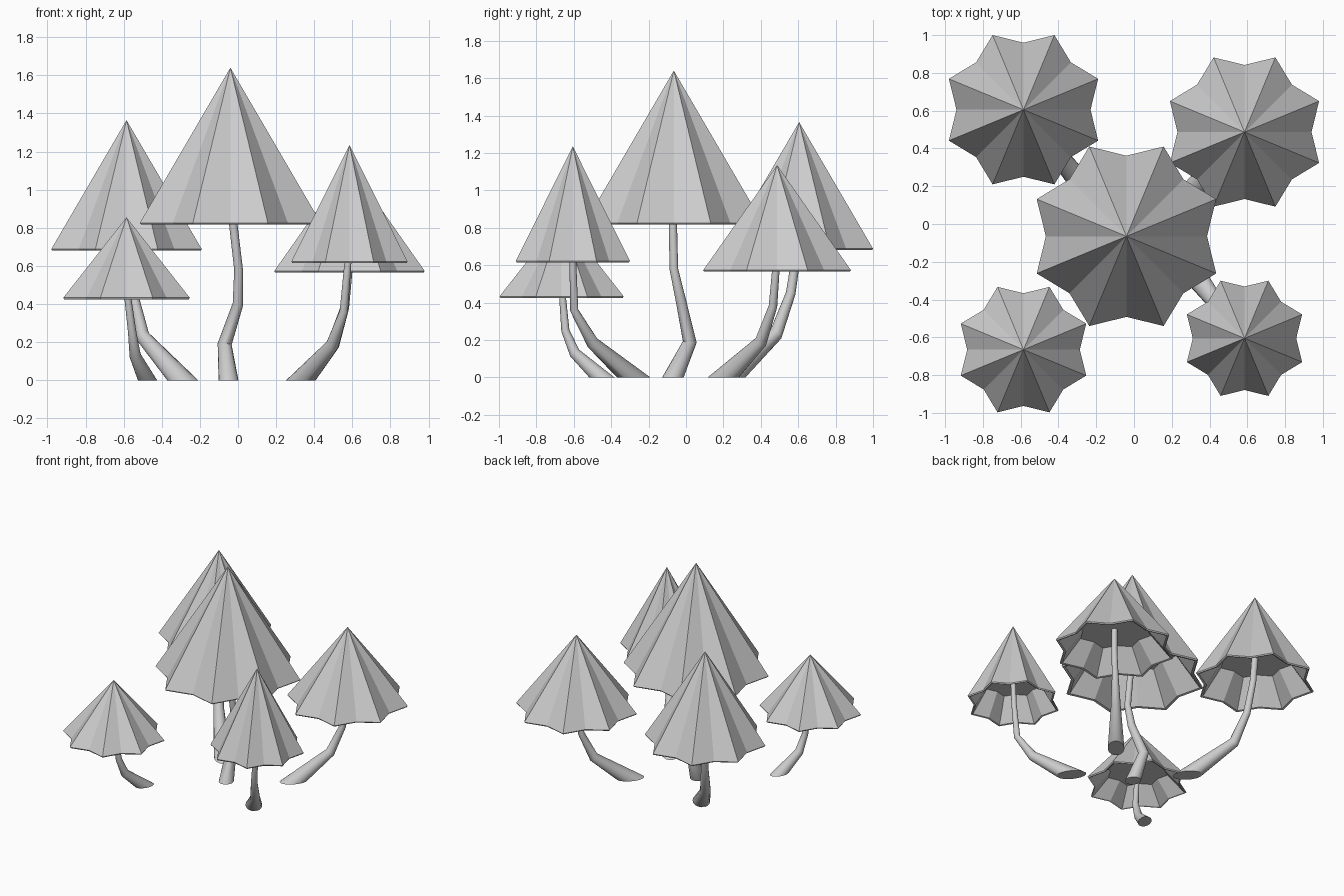
import bpy, bmesh, math
from mathutils import Vector

if "Cube" in bpy.data.objects:
    bpy.data.objects.remove(bpy.data.objects["Cube"])

STAR = 16   # eight points, eight notches
SIDES = 16  # stem cross-section


def finish(bm, name, smooth=False):
    bmesh.ops.recalc_face_normals(bm, faces=bm.faces[:])
    me = bpy.data.meshes.new(name)
    bm.to_mesh(me)
    bm.free()
    ob = bpy.data.objects.new(name, me)
    bpy.context.collection.objects.link(ob)
    if smooth:
        bpy.context.view_layer.objects.active = ob
        ob.select_set(True)
        bpy.ops.object.shade_smooth_by_angle(angle=math.radians(40))
        ob.select_set(False)
    return ob


def bridge(bm, a, b):
    n = len(a)
    for i in range(n):
        j = (i + 1) % n
        bm.faces.new((a[i], a[j], b[j], b[i]))


def make_cap(name, x, y, half, base, apex):
    """Fluted cone with a thin lip and a hollow underside."""
    bm = bmesh.new()
    radius = half / math.cos(math.pi / 8)
    h = apex - base

    def star(scale, z):
        ring = []
        for i in range(STAR):
            a = i * math.tau / STAR
            r = radius * scale * (1 if i % 2 else 0.83)
            ring.append(bm.verts.new((x + r * math.cos(a), y + r * math.sin(a), z)))
        return ring

    # outer rim, lip, inner wall, inner roof
    rings = [star(1, base + 0.008), star(0.985, base),
             star(0.95, base + 0.004), star(0.62, base + 0.28 * h)]
    for a, b in zip(rings, rings[1:]):
        bridge(bm, a, b)
    for ring, z in ((rings[0], apex), (rings[-1], base + 0.28 * h)):
        tip = bm.verts.new((x, y, z))
        for i in range(STAR):
            bm.faces.new((ring[i], ring[(i + 1) % STAR], tip))
    return finish(bm, name)


def make_stem(name, path):
    """Tapered bent tube; its foot is cut flat on the ground."""
    bm = bmesh.new()
    pts = [Vector(p[:3]) for p in path]
    rings = []
    for i, p in enumerate(pts):
        t = (pts[min(i + 1, len(pts) - 1)] - pts[max(i - 1, 0)]).normalized()
        u = Vector((0, 1, 0)).cross(t).normalized()
        v = t.cross(u)
        ring = []
        for k in range(SIDES):
            a = k * math.tau / SIDES
            q = p + path[i][3] * (u * math.cos(a) + v * math.sin(a))
            if i == 0:
                q -= t * (q.z / t.z)
            ring.append(bm.verts.new(q))
        rings.append(ring)
    for a, b in zip(rings, rings[1:]):
        bridge(bm, a, b)
    bm.faces.new(rings[0])
    bm.faces.new(rings[-1])
    return finish(bm, name, smooth=True)


# cap: x, y, half width, base z, apex z; stem: x, y, z, radius from the ground up
mushrooms = {
    "centre": ((-0.04, -0.065, 0.475, 0.818, 1.64),
               [(-0.05, -0.07, 0, 0.052), (-0.07, 0.02, 0.19, 0.037),
                (0, -0.025, 0.4, 0.028), (0.003, -0.065, 0.58, 0.023),
                (-0.025, -0.07, 0.82, 0.022)]),
    "back_left": ((-0.585, 0.605, 0.395, 0.68, 1.365),
                  [(-0.29, 0.23, 0, 0.06), (-0.5, 0.48, 0.23, 0.037),
                   (-0.55, 0.56, 0.45, 0.026), (-0.575, 0.595, 0.685, 0.023)]),
    "back_right": ((0.585, 0.487, 0.395, 0.565, 1.135),
                   [(0.33, 0.2, 0, 0.058), (0.5, 0.4, 0.19, 0.034),
                    (0.56, 0.465, 0.38, 0.023), (0.58, 0.48, 0.57, 0.02)]),
    "front_right": ((0.585, -0.605, 0.305, 0.615, 1.235),
                    [(0.33, -0.28, 0, 0.058), (0.495, -0.5, 0.185, 0.034),
                     (0.555, -0.598, 0.36, 0.022), (0.577, -0.605, 0.62, 0.018)]),
    "front_left": ((-0.585, -0.665, 0.332, 0.425, 0.855),
                   [(-0.475, -0.45, 0, 0.045), (-0.54, -0.595, 0.13, 0.03),
                    (-0.555, -0.645, 0.25, 0.022), (-0.578, -0.66, 0.43, 0.018)]),
}
for place, (cap, stem) in mushrooms.items():
    make_cap(place + "_cap", *cap)
    x, y, _, base, apex = cap
    roof = base + 0.29 * (apex - base)
    make_stem(place + "_stem", stem + [(x, y, roof, stem[-1][3])])
